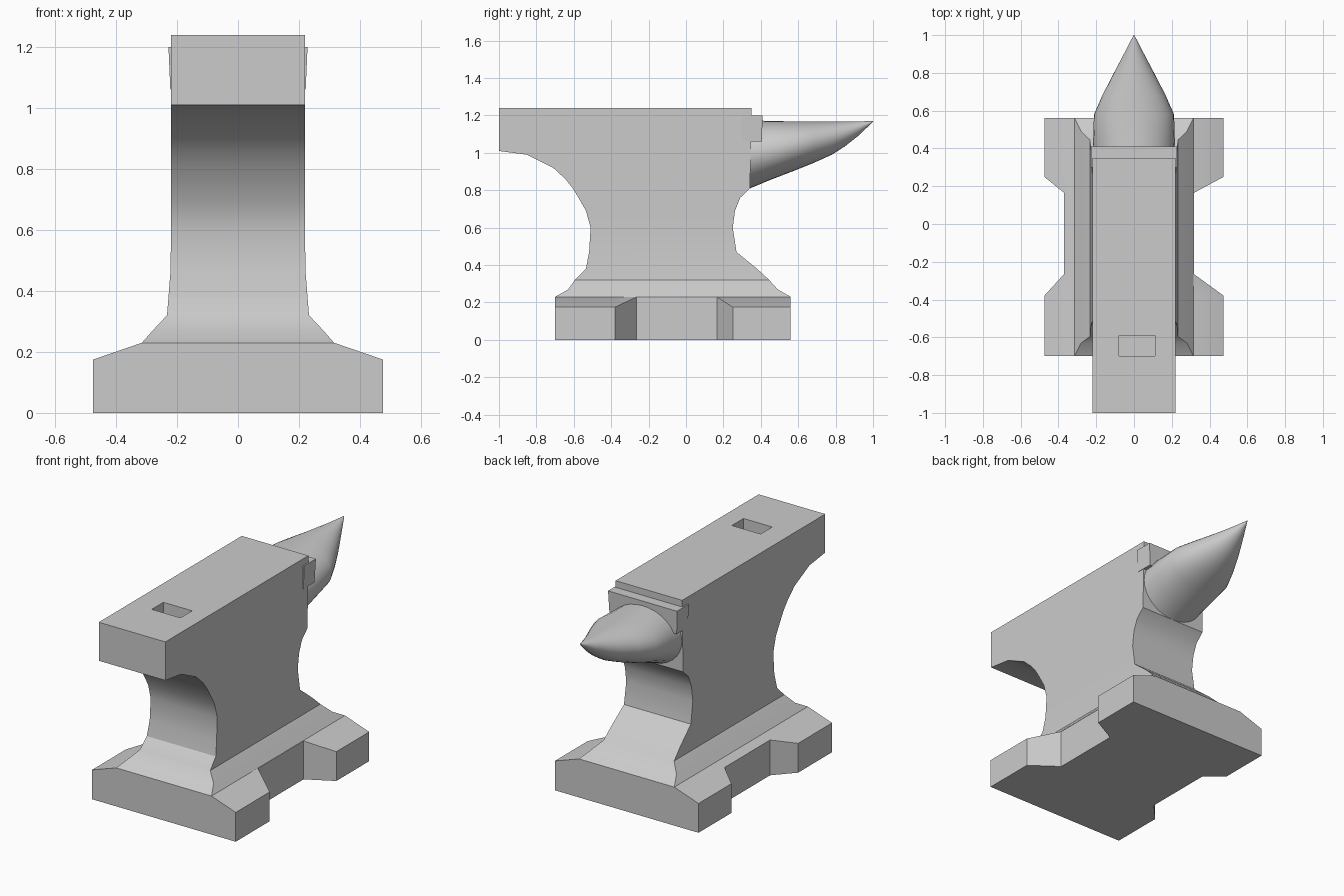
import bpy, bmesh, math

if "Cube" in bpy.data.objects:
    bpy.data.objects.remove(bpy.data.objects["Cube"])


def loft(name, rings, smooth=True):
    """Skin a list of equal-length vertex rings and cap both ends."""
    bm = bmesh.new()
    loops = [[bm.verts.new(p) for p in ring] for ring in rings]
    n = len(rings[0])
    for a, b in zip(loops, loops[1:]):
        for i in range(n):
            j = (i + 1) % n
            bm.faces.new((a[i], a[j], b[j], b[i]))
    bm.faces.new(loops[0][::-1])
    bm.faces.new(loops[-1])
    bmesh.ops.recalc_face_normals(bm, faces=bm.faces)
    me = bpy.data.meshes.new(name)
    bm.to_mesh(me)
    bm.free()
    ob = bpy.data.objects.new(name, me)
    bpy.context.collection.objects.link(ob)
    if smooth:
        bpy.ops.object.select_all(action='DESELECT')
        ob.select_set(True)
        bpy.context.view_layer.objects.active = ob
        bpy.ops.object.shade_smooth_by_angle(angle=math.radians(32))
    return ob


def rect(z, y0, y1, w):
    return [(-w, y0, z), (w, y0, z), (w, y1, z), (-w, y1, z)]


def box(name, x0, x1, y0, y1, z0, z1):
    return loft(name, [[(x0, y0, z), (x1, y0, z), (x1, y1, z), (x0, y1, z)]
                       for z in (z0, z1)], False)


# Body: stacked rectangles (z, back of heel, front of waist, half width)
levels = [
    (0.18, -0.68, 0.54, 0.30), (0.23, -0.70, 0.56, 0.315),
    (0.27, -0.63, 0.49, 0.28), (0.32, -0.595, 0.445, 0.233),
    (0.38, -0.535, 0.38, 0.228), (0.47, -0.518, 0.27, 0.221),
    (0.60, -0.51, 0.25, 0.22), (0.69, -0.535, 0.262, 0.22),
    (0.76, -0.575, 0.29, 0.22), (0.81, -0.605, 0.342, 0.22),
    (0.86, -0.645, 0.343, 0.22), (0.92, -0.71, 0.344, 0.22),
    (0.99, -0.85, 0.346, 0.22), (1.01, -1.0, 0.347, 0.22),
    (1.24, -1.0, 0.35, 0.22),
]
body = loft("anvil_body", [rect(*l) for l in levels])

# Square tool hole sunk into the face
cutter = box("hole_cutter", -0.08, 0.11, -0.70, -0.59, 1.12, 1.30)
cutter.hide_render = True
cutter.hide_viewport = True
cut = body.modifiers.new("tool_hole", 'BOOLEAN')
cut.object = cutter
cut.operation = 'DIFFERENCE'
cut.solver = 'EXACT'

# Step block between face and horn, slightly wider at the top
loft("step_block", [rect(1.06, 0.30, 0.405, 0.222),
                    rect(1.20, 0.30, 0.41, 0.228)], False)


# Base with waisted sides, lofted front to back
def base_section(y, left, right):
    def top(x):
        return 0.23 - (x - 0.315) * 0.055 / 0.16
    return [(-left, y, 0), (-left, y, top(left)), (-0.315, y, 0.23),
            (0.315, y, 0.23), (right, y, top(right)), (right, y, 0)]


stations = [(-0.70, 0.475, 0.475), (-0.38, 0.475, 0.475), (-0.265, 0.37, 0.317),
            (0.165, 0.37, 0.317), (0.25, 0.475, 0.475), (0.56, 0.475, 0.475)]
loft("base", [base_section(*s) for s in stations])

# Horn: tapering round sections (y, bottom, top, half width)
horn = [(0.33, 0.805, 1.175, 0.215), (0.45, 0.855, 1.17, 0.216),
        (0.58, 0.905, 1.168, 0.212), (0.68, 0.945, 1.168, 0.168),
        (0.78, 0.99, 1.168, 0.117), (0.85, 1.035, 1.168, 0.08),
        (0.92, 1.09, 1.168, 0.043), (1.0, 1.166, 1.17, 0.002)]
SEG = 32
loft("horn", [[(w * math.cos(t), y, (lo + hi) / 2 + (hi - lo) / 2 * math.sin(t))
               for t in (2 * math.pi * i / SEG for i in range(SEG))]
              for y, lo, hi, w in horn])
